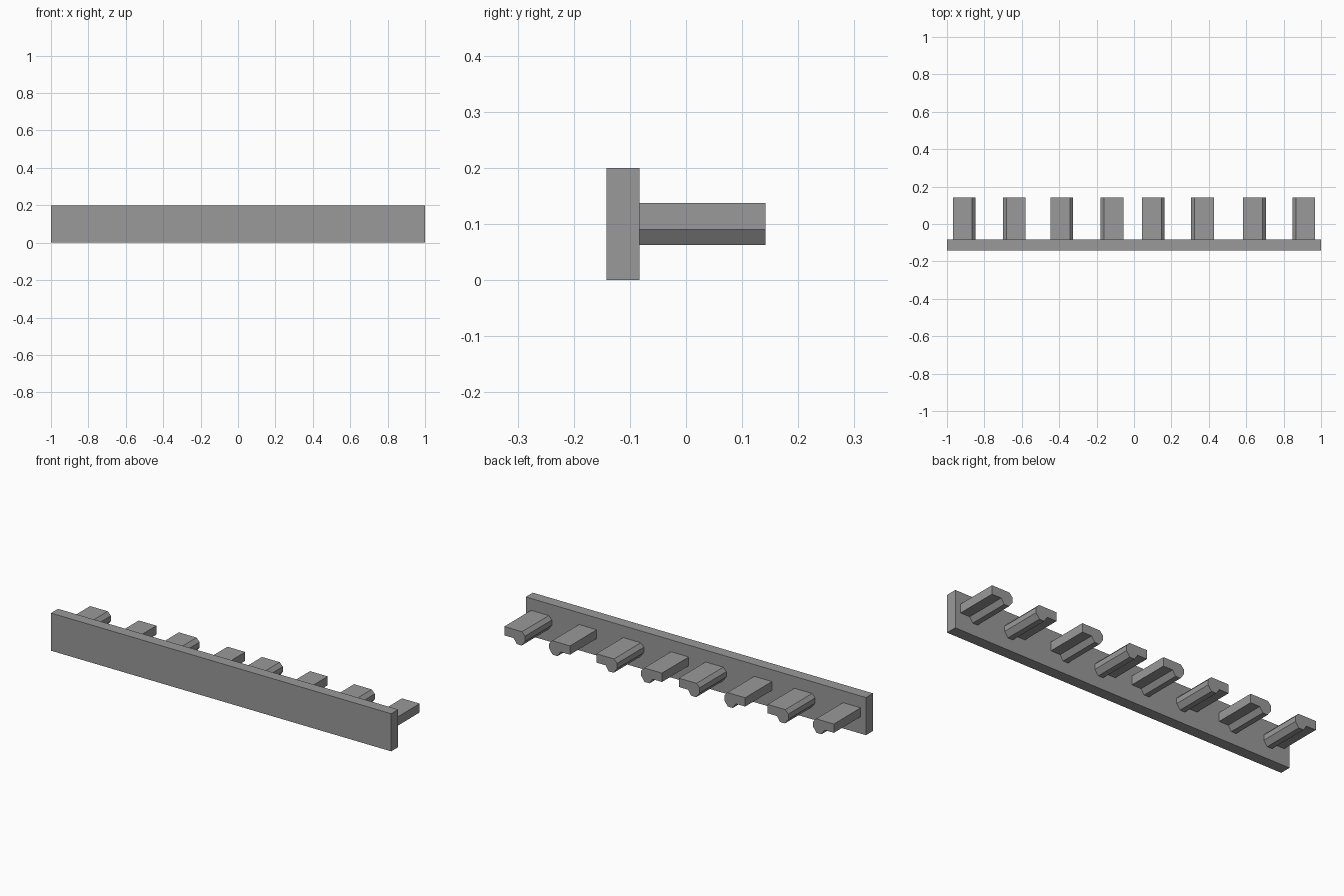
import bpy
import bmesh

cube = bpy.data.objects.get("Cube")
if cube:
    bpy.data.objects.remove(cube, do_unlink=True)

grey = bpy.data.materials.new("plain_grey")
grey.use_nodes = True
colour = (0.32, 0.32, 0.32, 1)
grey.diffuse_color = colour
grey.node_tree.nodes["Principled BSDF"].inputs["Base Color"].default_value = colour


def extrude_profile(name, profile, y0, y1):
    """Solid made from an (x, z) outline swept from y0 to y1."""
    bm = bmesh.new()
    face = bm.faces.new([bm.verts.new((x, y0, z)) for x, z in profile])
    swept = bmesh.ops.extrude_face_region(bm, geom=[face])["geom"]
    verts = [v for v in swept if isinstance(v, bmesh.types.BMVert)]
    bmesh.ops.translate(bm, vec=(0, y1 - y0, 0), verts=verts)
    bmesh.ops.recalc_face_normals(bm, faces=bm.faces)
    mesh = bpy.data.meshes.new(name)
    bm.to_mesh(mesh)
    bm.free()
    mesh.materials.append(grey)
    obj = bpy.data.objects.new(name, mesh)
    bpy.context.collection.objects.link(obj)


FRONT, BOARD_BACK, PEG_END = -0.142, -0.083, 0.142

# Backing board
extrude_profile("board", [(-1, 0), (1, 0), (1, 0.2), (-1, 0.2)], FRONT, BOARD_BACK)

# Peg outline: flat slab with a chamfered edge and a ridge under that edge
peg = [(0.061, 0.118), (0.043, 0.137), (-0.061, 0.137), (-0.061, 0.09),
       (-0.006, 0.09), (0.012, 0.063), (0.041, 0.063), (0.061, 0.09)]

# Row of pegs, alternately mirrored
centres = [-0.908, -0.64, -0.386, -0.118, 0.103, 0.367, 0.644, 0.908]
for i, cx in enumerate(centres):
    side = 1 if i % 2 == 0 else -1
    outline = [(cx + side * x, z) for x, z in peg]
    extrude_profile(f"peg_{i + 1}", outline, BOARD_BACK, PEG_END)
